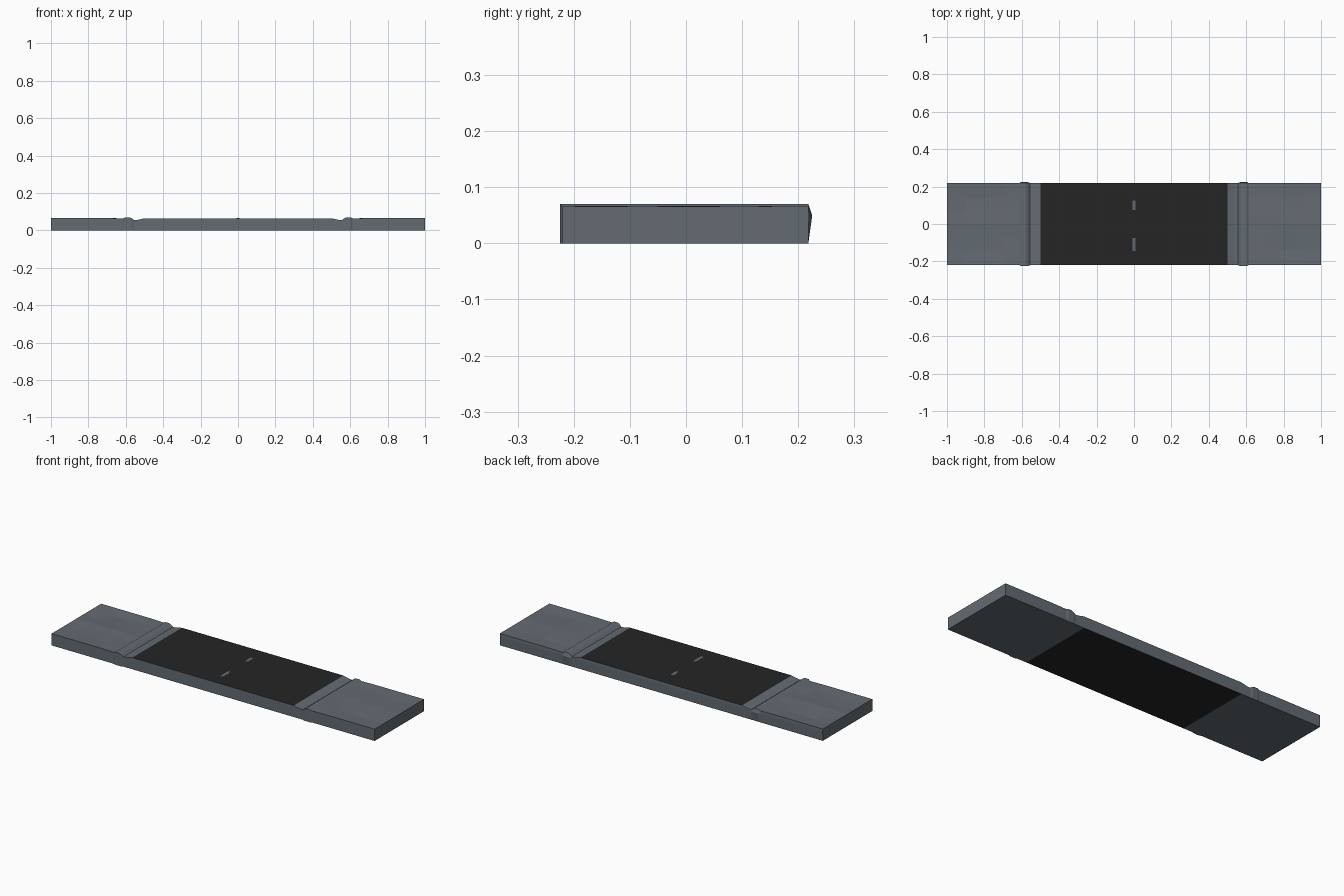
import bpy, bmesh, random

if "Cube" in bpy.data.objects:
    bpy.data.objects.remove(bpy.data.objects["Cube"])

random.seed(4)


def material(name, col):
    m = bpy.data.materials.new(name)
    m.diffuse_color = (*col, 1)
    m.use_nodes = True
    m.node_tree.nodes["Principled BSDF"].inputs["Base Color"].default_value = m.diffuse_color
    return m


stone = material("slate grey", (0.125, 0.146, 0.168))
black = material("soft black", (0.018, 0.018, 0.018))


def finish(name, bm, mats):
    bmesh.ops.recalc_face_normals(bm, faces=bm.faces)
    me = bpy.data.meshes.new(name)
    bm.to_mesh(me)
    bm.free()
    for m in mats:
        me.materials.append(m)
    ob = bpy.data.objects.new(name, me)
    bpy.context.collection.objects.link(ob)
    return ob


# Stations along half the slab: x, top height, y overhang
half = [(0.50, 0.065, 0), (0.535, 0.057, 0), (0.555, 0.055, 0),
        (0.57, 0.066, 0.006), (0.58, 0.070, 0.006), (0.603, 0.070, 0.006),
        (0.613, 0.064, 0), (0.70, 0.066, 0), (0.79, 0.066, 0),
        (0.90, 0.066, 0), (1.0, 0.066, 0)]
stations = [(-x, h, o) for x, h, o in reversed(half)] + half
rows = [-0.22, -0.14, -0.07, 0, 0.07, 0.14, 0.218]

# Slab: loft of cross-sections with hewn, uneven end tops
bm = bmesh.new()
rings = []
for x, h, o in stations:
    ring = [(-0.22 - o * 0.8, 0.0)]
    for i, y in enumerate(rows):
        z = h
        edge = i in (0, len(rows) - 1)
        if not edge and 0.65 < abs(x) < 0.95:
            z += random.uniform(-0.006, 0.001)
            if abs(y) < 0.01:
                z = h + 0.001
        if i == 0:
            y -= o * 0.8
        ring.append((y, z))
    ring += [(0.219 + o, 0.05), (0.218, 0.0)]
    rings.append([bm.verts.new((x, y, z)) for y, z in ring])
n = len(rings[0])
for a, b in zip(rings, rings[1:]):
    for i in range(n):
        j = (i + 1) % n
        bm.faces.new((a[i], b[i], b[j], a[j]))
bm.faces.new(rings[0])
bm.faces.new(rings[-1])
bm.normal_update()
# Dark middle on the top and underside only
for f in bm.faces:
    if abs(f.calc_center_median().x) < 0.45 and abs(f.normal.z) > 0.9:
        f.material_index = 1
finish("slab", bm, [stone, black])

# Small grey marks in the dark middle
for name, y, length in (("back_mark", 0.10, 0.05), ("front_mark", -0.11, 0.07)):
    bm = bmesh.new()
    bmesh.ops.create_cube(bm, size=1)
    for v in bm.verts:
        v.co.x *= 0.018
        v.co.y = v.co.y * length + y
        v.co.z = 0.065 + v.co.z * 0.001
    finish(name, bm, [stone])
